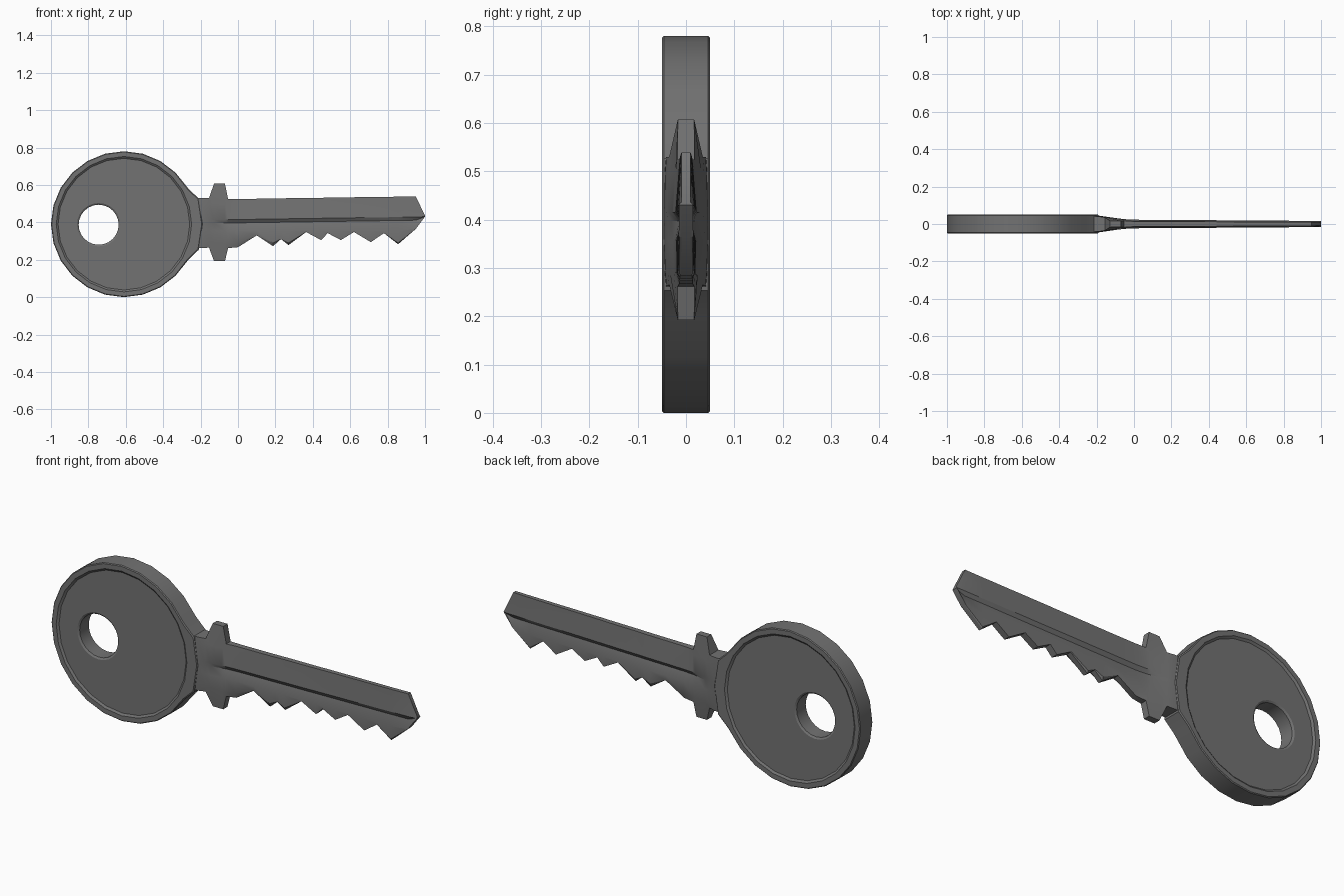
import bpy, bmesh, math
from math import sin, cos, radians

if "Cube" in bpy.data.objects:
    bpy.data.objects.remove(bpy.data.objects["Cube"])

metal = bpy.data.materials.new("dark grey metal")
metal.diffuse_color = (0.17, 0.17, 0.17, 1)
metal.use_nodes = True
metal.node_tree.nodes["Principled BSDF"].inputs["Base Color"].default_value = metal.diffuse_color


def finish(bm, name, angle):
    bmesh.ops.remove_doubles(bm, verts=bm.verts, dist=0.0005)
    bmesh.ops.recalc_face_normals(bm, faces=bm.faces)
    mesh = bpy.data.meshes.new(name)
    bm.to_mesh(mesh)
    bm.free()
    mesh.materials.append(metal)
    ob = bpy.data.objects.new(name, mesh)
    bpy.context.collection.objects.link(ob)
    bpy.ops.object.select_all(action='DESELECT')
    ob.select_set(True)
    bpy.context.view_layer.objects.active = ob
    bpy.ops.object.shade_smooth_by_angle(angle=radians(angle))
    return ob


def bridge(bm, loops, closed=False):
    """Join consecutive closed loops with quads."""
    rings = [[bm.verts.new(p) for p in loop] for loop in loops]
    for a, b in zip(rings, rings[1:] + rings[:1] if closed else rings[1:]):
        n = len(a)
        for i in range(n):
            j = (i + 1) % n
            bm.faces.new((a[i], a[j], b[j], b[i]))
    return rings


# Round bow: rim, recessed face and keyring hole
N = 24
CX, CZ, R = -0.61, 0.39, 0.39
NECK = {2: (-0.265, 0.19), 1: (-0.21, 0.137), 0: (-0.19, 0.0)}


def circle(cx, cz, r, y):
    return [(cx + r * cos(math.tau * i / N), y, cz + r * sin(math.tau * i / N))
            for i in range(N)]


def outline(y, inset=0.0):
    pts = circle(CX, CZ, R - inset, y)
    for i, (x, dz) in NECK.items():
        pts[i] = (x - inset, y, CZ + dz - inset * (dz > 0))
        pts[-i] = (x - inset, y, CZ - dz + inset * (dz > 0))
    return pts


def bow_side(s):
    return [outline(s * 0.046),
            outline(s * 0.05, 0.004),
            circle(CX, CZ, 0.362, s * 0.05),
            circle(CX, CZ, 0.352, s * 0.042),
            circle(-0.745, 0.387, 0.116, s * 0.042),
            circle(-0.745, 0.387, 0.107, s * 0.036)]


bm = bmesh.new()
bridge(bm, bow_side(-1) + bow_side(1)[::-1], closed=True)
finish(bm, "bow", 25)

# Blade with neck, shoulders and teeth: x, top, bottom, half thickness
STATIONS = [
    (-0.23, 0.53, 0.262, 0.047), (-0.19, 0.53, 0.262, 0.045),
    (-0.155, 0.53, 0.265, 0.040), (-0.128, 0.607, 0.192, 0.036),
    (-0.07, 0.607, 0.192, 0.028), (-0.053, 0.524, 0.262, 0.026),
    (0.0, 0.525, 0.267, 0.023), (0.10, 0.526, 0.33, 0.022),
    (0.187, 0.527, 0.273, 0.022), (0.23, 0.528, 0.31, 0.021),
    (0.27, 0.529, 0.278, 0.021), (0.364, 0.53, 0.348, 0.021),
    (0.444, 0.531, 0.305, 0.02), (0.48, 0.532, 0.342, 0.02),
    (0.55, 0.533, 0.305, 0.019), (0.62, 0.534, 0.348, 0.019),
    (0.71, 0.535, 0.294, 0.018), (0.78, 0.536, 0.342, 0.018),
    (0.856, 0.537, 0.283, 0.017), (0.95, 0.539, 0.364, 0.016),
    (1.0, 0.436, 0.43, 0.015)]


def section(x, top, bot, h):
    k = min(1, max(0, (x + 0.17) / 0.15))      # neck to grooved blade
    mix = lambda a, b: h * (a + (b - a) * k)
    edge = 0.017 if -0.14 < x < -0.06 else mix(0.9, 0.6)
    g = 0.415 + 0.015 * max(0, x)              # upper lip of the groove
    rows = [(top, edge), (0.5, mix(0.95, 0.7)), (g, h),
            (g - 0.018, mix(1, 0.42)), (0.355, mix(1, 0.95)),
            (0.29, mix(0.95, 0.85)), (bot, edge)]
    rows = [(min(top, max(bot, z)), y) for z, y in rows]
    return [(x, -y, z) for z, y in rows] + [(x, y, z) for z, y in rows[::-1]]


bm = bmesh.new()
rings = bridge(bm, [section(*s) for s in STATIONS])
bm.faces.new(rings[0])
bm.faces.new(rings[-1])
finish(bm, "blade", 30)
